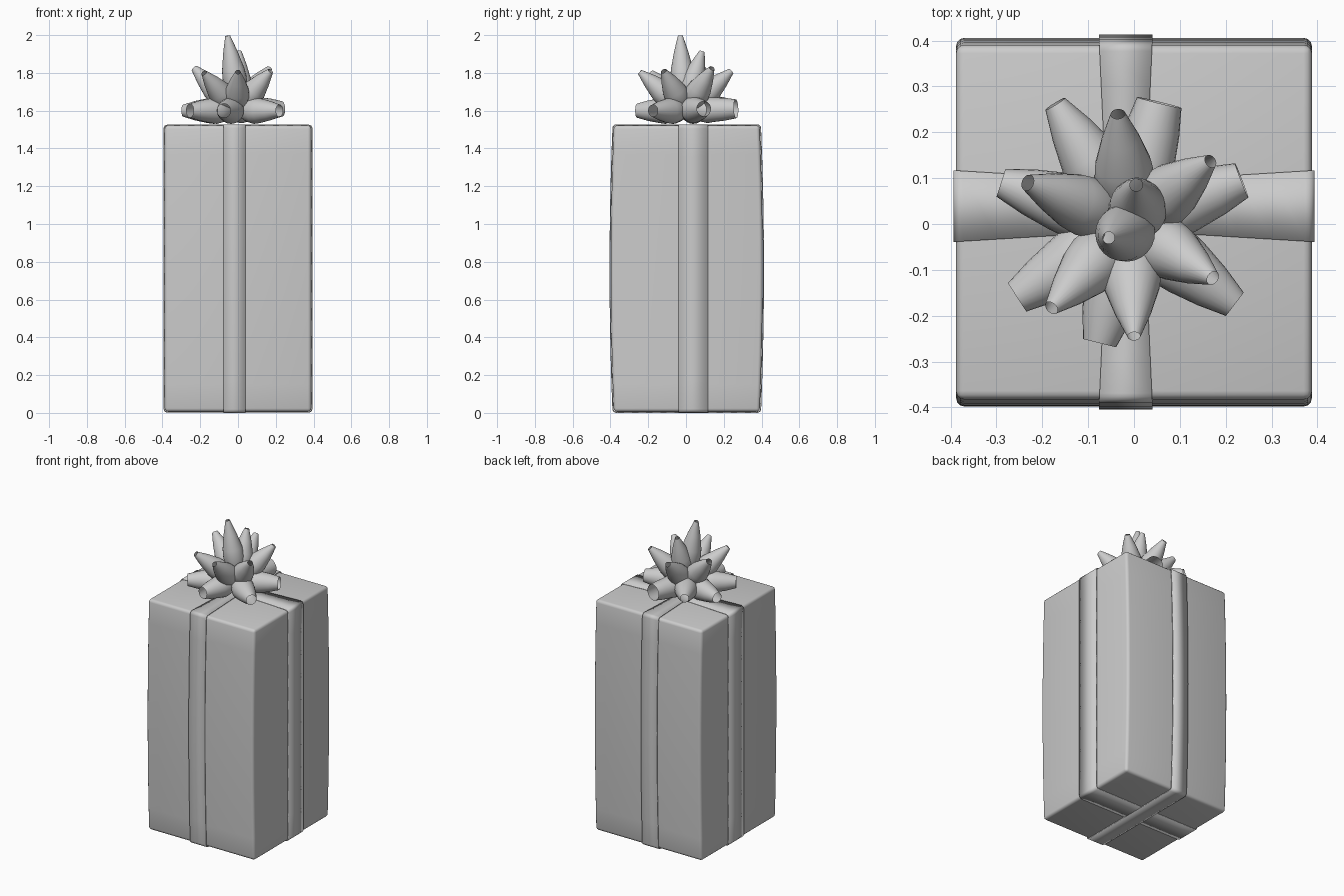
import bpy, bmesh, math
from mathutils import Vector

if "Cube" in bpy.data.objects:
    bpy.data.objects.remove(bpy.data.objects["Cube"])

TOP, BOTTOM = 1.522, 0.006


def finish(name, bm, angle=40):
    bmesh.ops.recalc_face_normals(bm, faces=bm.faces[:])
    me = bpy.data.meshes.new(name)
    bm.to_mesh(me)
    bm.free()
    ob = bpy.data.objects.new(name, me)
    bpy.context.collection.objects.link(ob)
    bpy.ops.object.select_all(action='DESELECT')
    ob.select_set(True)
    bpy.context.view_layer.objects.active = ob
    bpy.ops.object.shade_smooth_by_angle(angle=math.radians(angle))
    return ob


def bulge(z):
    # front and back walls swell slightly at mid height
    return 0.016 * max(0, 1 - ((z - 0.76) / 0.76) ** 2)


def swell(v):
    v.y += math.copysign(bulge(v.z), v.y) * min(1, abs(v.y) / 0.36) + 0.004


# Box with rounded edges
bm = bmesh.new()
bmesh.ops.create_cube(bm, size=1)
for v in bm.verts:
    v.co = Vector((v.co.x * 0.776, v.co.y * 0.772, BOTTOM + (v.co.z + 0.5) * (TOP - BOTTOM)))
bmesh.ops.bevel(bm, geom=bm.edges[:], offset=0.018, segments=3, profile=0.5, affect='EDGES')
for i in range(1, 10):
    bmesh.ops.bisect_plane(bm, geom=bm.verts[:] + bm.edges[:] + bm.faces[:],
                           plane_co=(0, 0, i * TOP / 10), plane_no=(0, 0, 1))
for v in bm.verts:
    swell(v.co)
finish("gift_box", bm)


# Ribbon bands wrapped round the box, pinched under the bow
def ribbon(name, along_y, centre, half, pinch, reach, lift):
    z0, z1, r = BOTTOM - lift, TOP + lift, 0.02
    path = []
    corners = [(reach, z0, -90), (reach, z1, 0), (-reach, z1, 90), (-reach, z0, 180)]
    for k, (a, z, start) in enumerate(corners):
        ca, cz = a - math.copysign(r, a), z + (r if z == z0 else -r)
        for j in range(5):
            t = math.radians(start + 90 * j / 4)
            path.append(Vector((ca + r * math.cos(t), cz + r * math.sin(t))))
        na, nz, _ = corners[(k + 1) % 4]
        end = Vector((na, nz))
        d = (end - Vector((a, z))).normalized()
        p, q = path[-1].copy(), end - d * r
        path += [p.lerp(q, j / 10) for j in range(1, 10)]
    bm = bmesh.new()
    rows = []
    for a, z in path:
        w = half
        if z > TOP - 0.01:
            w -= pinch * (1 - abs(a) / reach)
        row = []
        for s in (-1, 1):
            c = centre + s * w
            if along_y:
                co = Vector((c, a, z))
                swell(co)
            else:
                co = Vector((a, c, z))
            row.append(bm.verts.new(co))
        rows.append(row)
    for A, B in zip(rows, rows[1:] + rows[:1]):
        bm.faces.new((A[0], B[0], B[1], A[1]))
    ob = finish(name, bm)
    mod = ob.modifiers.new("thickness", 'SOLIDIFY')
    mod.thickness = 0.006
    mod.offset = -1


ribbon("ribbon_front_back", True, -0.018, 0.058, 0.018, 0.393, 0.006)
ribbon("ribbon_side_side", False, 0.039, 0.078, 0.024, 0.394, 0.004)


# Bow loop: ribbon rolled to an open-ended cone
def bow_loop(name, base, tip, tip_r, wide):
    base, tip = Vector(base), Vector(tip)
    rot = (tip - base).to_track_quat('Z', 'Y')
    length = (tip - base).length
    profile = [(0, 0.012), (0.12, wide * 0.5), (0.27, wide * 0.85), (0.42, wide),
               (0.55, wide * 0.93), (0.78, wide * 0.5 + tip_r * 0.5), (1, tip_r)]
    n = 24
    bm = bmesh.new()
    rings = []
    for t, r in profile:
        ring = []
        for i in range(n):
            a = 2 * math.pi * i / n
            ring.append(bm.verts.new(base + rot @ Vector((r * math.cos(a), r * math.sin(a), t * length))))
        rings.append(ring)
    for A, B in zip(rings, rings[1:]):
        for i in range(n):
            j = (i + 1) % n
            bm.faces.new((A[i], A[j], B[j], B[i]))
    bm.faces.new(rings[0][::-1])
    finish(name, bm, 60)


# Three tiers of loops: x, y, z of the tip and tip radius
lower = [(-0.29, 0.09, 1.60, 0.032), (0.055, 0.265, 1.61, 0.05), (0.235, 0.095, 1.61, 0.04),
         (0.22, -0.175, 1.60, 0.032), (-0.075, -0.26, 1.60, 0.037), (-0.255, -0.16, 1.60, 0.037),
         (-0.172, 0.262, 1.63, 0.025)]
middle = [(-0.232, 0.09, 1.825, 0.018), (-0.035, 0.24, 1.81, 0.016), (0.167, 0.137, 1.825, 0.015),
          (0.172, -0.118, 1.81, 0.016), (0, -0.245, 1.805, 0.014), (-0.18, -0.183, 1.80, 0.016)]
upper = [(-0.055, -0.03, 1.997, 0.013), (0.005, 0.085, 1.915, 0.014)]
for tier, tips, base, wide in (("lower", lower, (-0.01, 0.0, 1.60), 0.07),
                               ("middle", middle, (-0.01, 0.0, 1.59), 0.066),
                               ("upper", upper, (0.01, -0.01, 1.60), 0.064)):
    for i, (x, y, z, r) in enumerate(tips):
        bow_loop(f"bow_{tier}_loop_{i + 1}", base, (x, y, z), r, wide)
